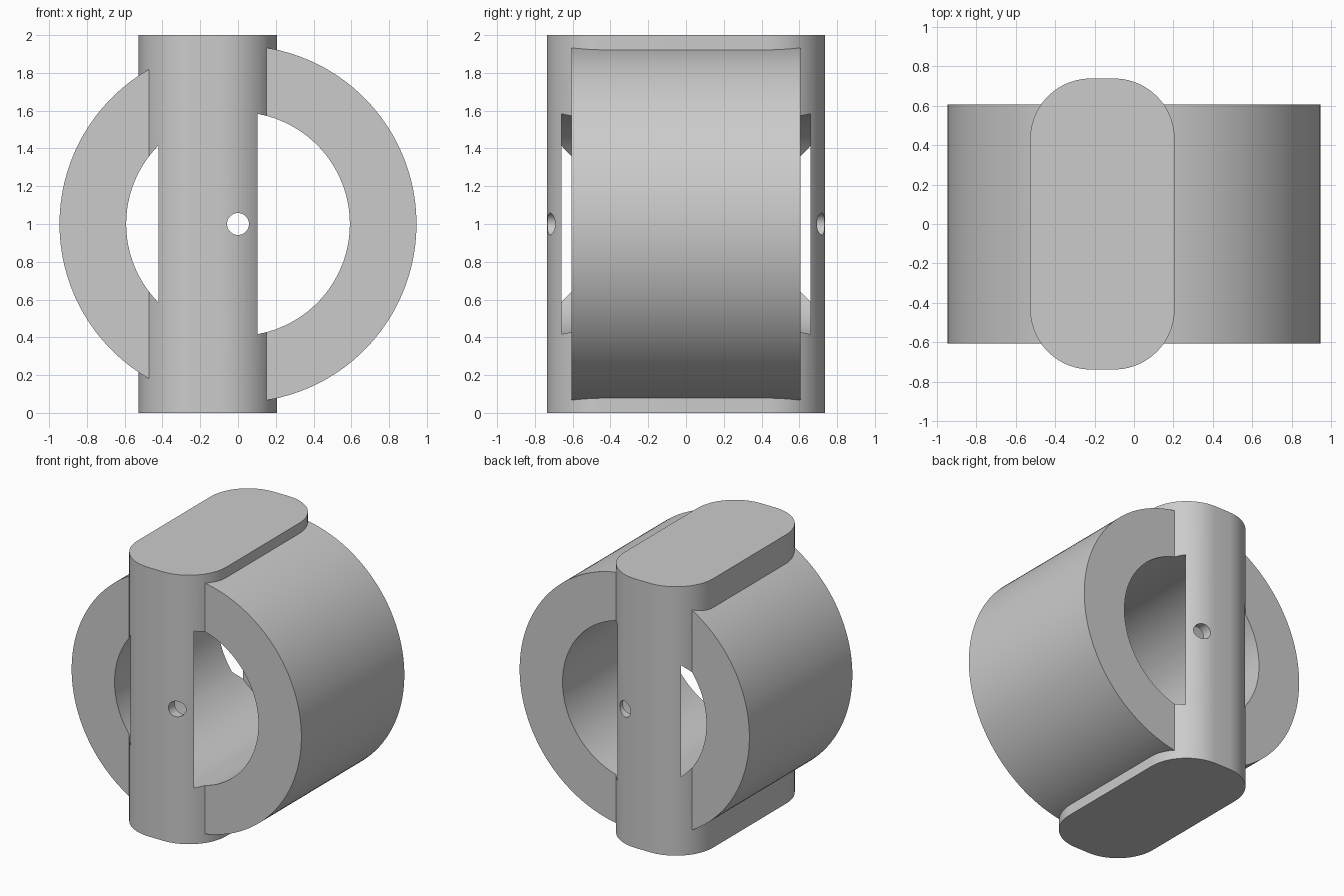
import bpy, bmesh, math
from mathutils import Matrix

cube = bpy.data.objects.get("Cube")
if cube:
    bpy.data.objects.remove(cube, do_unlink=True)

grey = bpy.data.materials.new("light grey")
grey.use_nodes = True
grey.diffuse_color = (0.6, 0.6, 0.6, 1)
grey.node_tree.nodes["Principled BSDF"].inputs["Base Color"].default_value = (0.6, 0.6, 0.6, 1)

CENTRE_Z = 1.0


def finish(name, bm):
    bmesh.ops.recalc_face_normals(bm, faces=bm.faces)
    mesh = bpy.data.meshes.new(name)
    bm.to_mesh(mesh)
    bm.free()
    mesh.materials.append(grey)
    ob = bpy.data.objects.new(name, mesh)
    bpy.context.scene.collection.objects.link(ob)
    return ob


def cylinder_y(name, radius, half_length, sides):
    """Cylinder lying along y, through the centre of the body."""
    bm = bmesh.new()
    pose = Matrix.Translation((0, 0, CENTRE_Z)) @ Matrix.Rotation(math.pi / 2, 4, "X")
    bmesh.ops.create_cone(bm, cap_ends=True, segments=sides, radius1=radius,
                          radius2=radius, depth=2 * half_length, matrix=pose)
    return finish(name, bm)


def rounded_slab(name, cx, half_x, half_y, r, height, steps=20):
    """Upright slab with a rounded rectangle as its plan."""
    bm = bmesh.new()
    corners = [(1, 1), (-1, 1), (-1, -1), (1, -1)]
    ring = []
    for i, (sx, sy) in enumerate(corners):
        for k in range(steps + 1):
            a = math.pi / 2 * (i + k / steps)
            ring.append(bm.verts.new((cx + sx * (half_x - r) + r * math.cos(a),
                                      sy * (half_y - r) + r * math.sin(a), 0)))
    base = bm.faces.new(ring)
    top = bmesh.ops.extrude_face_region(bm, geom=[base], use_keep_orig=True)["geom"]
    bmesh.ops.translate(bm, vec=(0, 0, height),
                        verts=[v for v in top if isinstance(v, bmesh.types.BMVert)])
    return finish(name, bm)


def combine(target, other, operation):
    mod = target.modifiers.new(operation.title(), "BOOLEAN")
    mod.operation = operation
    mod.solver = "EXACT"
    mod.object = other
    bpy.context.view_layer.objects.active = target
    bpy.ops.object.modifier_apply(modifier=mod.name)
    bpy.data.objects.remove(other, do_unlink=True)


# Round body joined with the off-centre upright slab
body = cylinder_y("ring_body_with_slab", 0.945, 0.605, 160)
combine(body, rounded_slab("upright_slab", -0.16, 0.366, 0.737, 0.307, 2.0), "UNION")

# Main bore, stopping just short of the slab's end walls
combine(body, cylinder_y("bore_cutter", 0.592, 0.66, 128), "DIFFERENCE")

# Small pin hole through both end walls
combine(body, cylinder_y("pin_hole_cutter", 0.058, 1.0, 48), "DIFFERENCE")

# Smooth curved walls with crisp edges
bpy.ops.object.select_all(action="DESELECT")
body.select_set(True)
bpy.context.view_layer.objects.active = body
bpy.ops.object.shade_smooth_by_angle(angle=math.radians(25))
